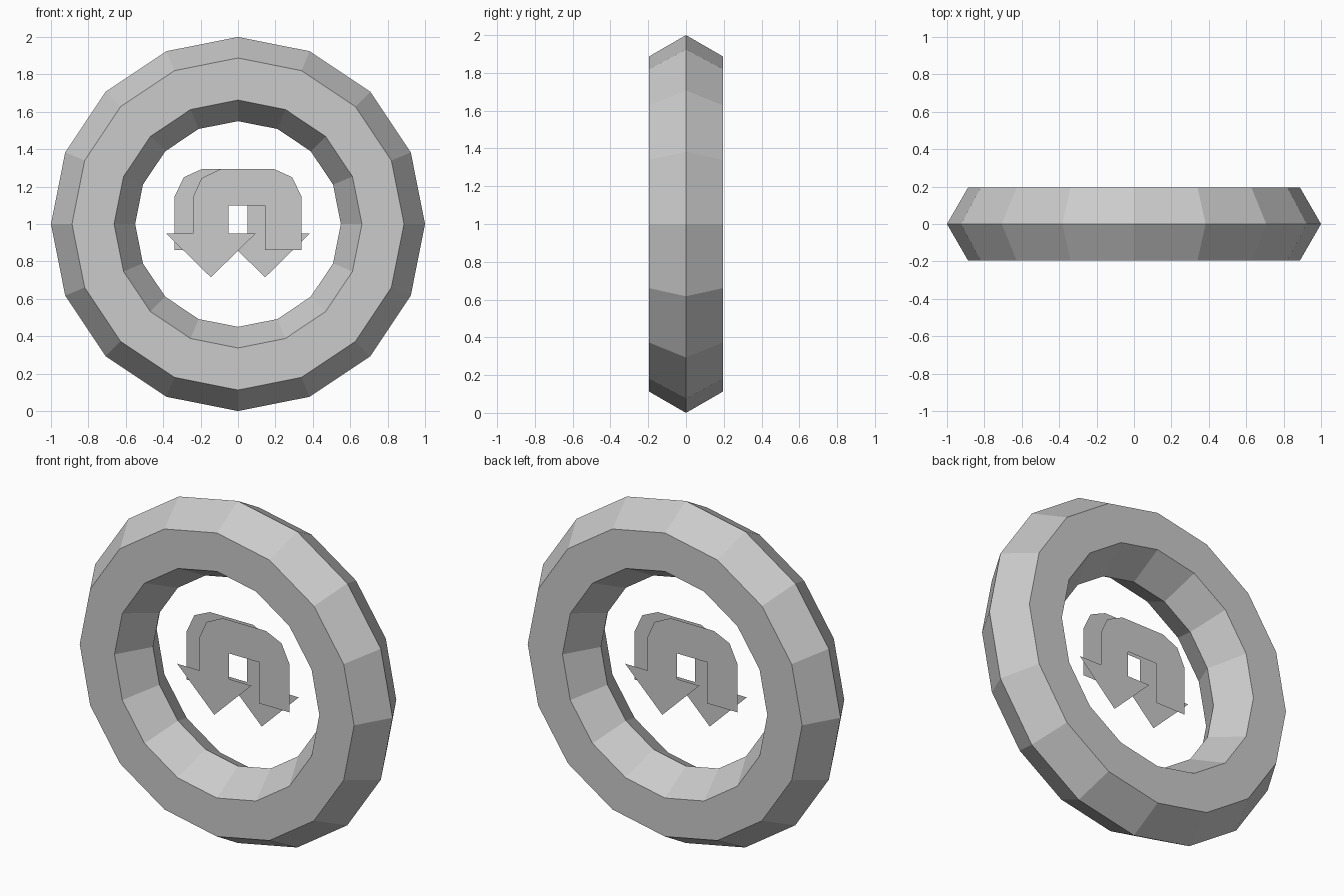
import bpy
import bmesh
from math import cos, sin, pi
from mathutils import Matrix, Vector

cube = bpy.data.objects.get("Cube")
if cube:
    bpy.data.objects.remove(cube, do_unlink=True)

# Plain grey for every part
GREY = (0.6, 0.6, 0.6, 1.0)
grey = bpy.data.materials.new("plain_grey")
grey.use_nodes = True
grey.diffuse_color = GREY
grey.node_tree.nodes["Principled BSDF"].inputs["Base Color"].default_value = GREY

CENTRE = Vector((0, 0, 1))


def add_object(name, bm):
    mesh = bpy.data.meshes.new(name)
    bm.to_mesh(mesh)
    bm.free()
    mesh.materials.append(grey)
    obj = bpy.data.objects.new(name, mesh)
    bpy.context.collection.objects.link(obj)
    return obj


# Faceted ring: hexagonal section spun around the y axis
MAJOR, MINOR, SIDES, SEGMENTS = 0.775, 0.225, 6, 16
bm = bmesh.new()
section = []
for i in range(SIDES):
    a = 2 * pi * i / SIDES
    section.append(bm.verts.new(CENTRE + Vector((0, MINOR * sin(a), MAJOR + MINOR * cos(a)))))
edges = [bm.edges.new((section[i], section[(i + 1) % SIDES])) for i in range(SIDES)]
bmesh.ops.spin(bm, geom=section + edges, cent=CENTRE, axis=(0, 1, 0),
               angle=2 * pi, steps=SEGMENTS, use_merge=True)
bmesh.ops.remove_doubles(bm, verts=bm.verts, dist=0.001)
bmesh.ops.recalc_face_normals(bm, faces=bm.faces)
add_object("ring", bm)

# Flat hooked arrow, outline in x and z, starting at the arrowhead
ARROW = [
    (-0.385, 0.95), (-0.145, 0.715), (0.095, 0.95), (-0.05, 0.95),
    (-0.05, 1.10), (0.145, 1.10), (0.145, 0.86), (0.34, 0.86),
    (0.34, 1.145), (0.29, 1.25), (0.19, 1.295),
    (-0.09, 1.295), (-0.195, 1.245), (-0.24, 1.145), (-0.24, 0.95),
]

# One arrow facing the front, the same arrow turned around for the back
for name, turn in (("front_arrow", 0), ("back_arrow", pi)):
    bm = bmesh.new()
    bm.faces.new([bm.verts.new((x, -0.012, z)) for x, z in ARROW])
    bm.transform(Matrix.Rotation(turn, 4, "Z"))
    add_object(name, bm)
